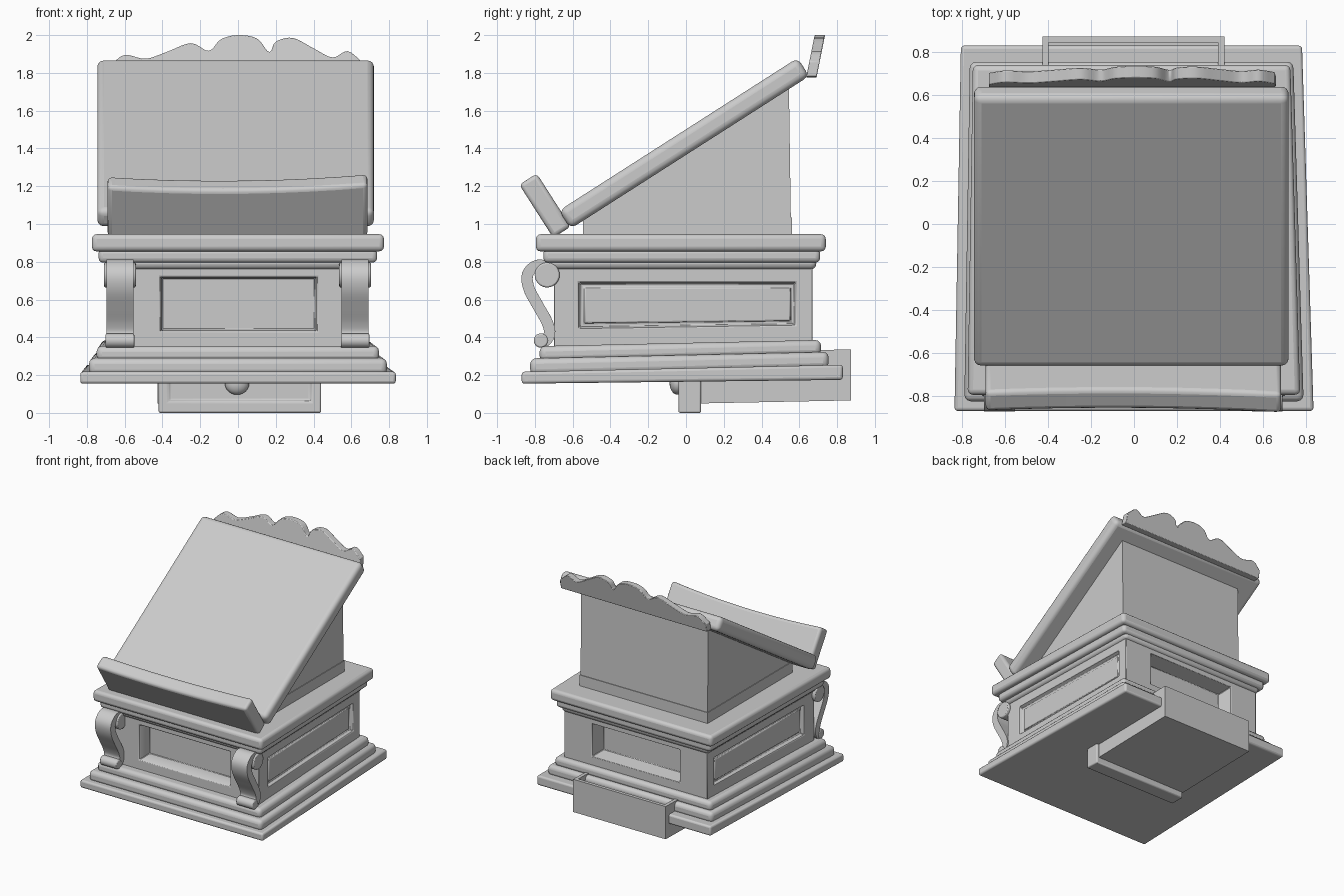
import bpy, bmesh, math
from mathutils import Vector, Matrix

if "Cube" in bpy.data.objects:
    bpy.data.objects.remove(bpy.data.objects["Cube"], do_unlink=True)

GREY = (0.6, 0.6, 0.6, 1.0)
mat = bpy.data.materials.new("warm_grey")
mat.use_nodes = True
mat.diffuse_color = GREY
mat.node_tree.nodes["Principled BSDF"].inputs["Base Color"].default_value = GREY


def finish(name, bm, bevel=0.0, segments=2):
    """Turn a bmesh into a smooth-shaded, softly bevelled object."""
    bmesh.ops.recalc_face_normals(bm, faces=bm.faces)
    mesh = bpy.data.meshes.new(name)
    bm.to_mesh(mesh)
    bm.free()
    mesh.materials.append(mat)
    ob = bpy.data.objects.new(name, mesh)
    bpy.context.collection.objects.link(ob)
    if bevel:
        mod = ob.modifiers.new("Bevel", "BEVEL")
        mod.width, mod.segments = bevel, segments
        mod.limit_method, mod.angle_limit = "ANGLE", math.radians(40)
    bpy.ops.object.select_all(action="DESELECT")
    ob.select_set(True)
    bpy.context.view_layer.objects.active = ob
    bpy.ops.object.shade_smooth_by_angle(angle=math.radians(40))
    return ob


def box_mesh(x, y, z):
    bm = bmesh.new()
    bmesh.ops.create_cube(bm, size=1)
    for v in bm.verts:
        v.co = Vector([r[0] if c < 0 else r[1] for c, r in zip(v.co, (x, y, z))])
    return bm


def warp(bm):
    """Hand-made skew: narrower at the back, plinth rising to the back."""
    for v in bm.verts:
        t = (v.co.y + 0.85) / 1.7
        v.co.x = v.co.x * (1 - 0.05 * t) - 0.012 * t
        low = min(1, max(0, (0.55 - v.co.z) / 0.15))
        v.co.z += t * low * (0.02 if v.co.z < 0.18 else 0.037)


def face_toward(bm, d):
    bm.faces.ensure_lookup_table()
    bm.normal_update()
    return max(bm.faces, key=lambda f: f.normal.dot(d) * 10 + f.calc_center_median().dot(d))


def inset(bm, f, thickness, depth):
    bmesh.ops.inset_individual(bm, faces=[f], thickness=thickness, depth=depth)


def panel(bm, d, span, height, steps):
    """Cut a framed panel into the side facing d."""
    f = face_toward(bm, Vector(d))
    axis = 1 if d[0] else 0
    inset(bm, f, 0.1, 0)
    mid = f.calc_center_median()
    for v in f.verts:
        v.co[axis] = span[0] if v.co[axis] < mid[axis] else span[1]
        v.co.z = height[0] if v.co.z < mid.z else height[1]
    for thickness, depth in steps:
        inset(bm, f, thickness, depth)


def smooth_path(points, n=5):
    """Catmull-Rom samples through 2D points."""
    p = [Vector(q) for q in points]
    p = [2 * p[0] - p[1]] + p + [2 * p[-1] - p[-2]]
    out = []
    for a, b, c, d in zip(p, p[1:], p[2:], p[3:]):
        for i in range(n):
            t = i / n
            out.append(0.5 * (2 * b + (c - a) * t + (2 * a - 5 * b + 4 * c - d) * t * t
                              + (3 * b - a - 3 * c + d) * t ** 3))
    return out + [p[-2]]


def prism(outline, place, lo, hi):
    """Extrude a 2D outline; place maps (u, v, depth) to 3D."""
    bm = bmesh.new()
    rings = [[bm.verts.new(place(u, v, w)) for u, v in outline] for w in (lo, hi)]
    for r in rings:
        bm.faces.new(r)
    n = len(outline)
    for i in range(n):
        j = (i + 1) % n
        bm.faces.new((rings[0][i], rings[0][j], rings[1][j], rings[1][i]))
    return bm


def side_place(u, v, w):
    return (w, u, v)


# Stepped plinth and cornice mouldings: name, half width, y range, z range, bevel
LAYERS = [
    ("plinth_slab", 0.835, (-0.87, 0.83), (0.155, 0.218), 0.015),
    ("plinth_step", 0.79, (-0.825, 0.755), (0.2, 0.288), 0.03),
    ("plinth_moulding", 0.75, (-0.775, 0.715), (0.27, 0.352), 0.03),
    ("cornice_cove", 0.705, (-0.725, 0.69), (0.76, 0.82), 0.03),
    ("cornice_moulding", 0.74, (-0.755, 0.71), (0.795, 0.87), 0.025),
    ("cornice_slab", 0.775, (-0.795, 0.74), (0.855, 0.946), 0.025),
]
for name, half, ys, zs, bev in LAYERS:
    bm = box_mesh((-half, half), ys, zs)
    warp(bm)
    finish(name, bm, bev, 3)

# Cabinet body with an open bay front and back and framed panels on the sides
bm = box_mesh((-0.685, 0.685), (-0.7, 0.67), (0.3, 0.84))
panel(bm, (0, -1, 0), (-0.415, 0.425), (0.425, 0.725), [(0.012, -0.012), (0.006, -0.11)])
panel(bm, (0, 1, 0), (-0.42, 0.42), (0.425, 0.725), [(0.04, -0.12)])
for s in (-1, 1):
    panel(bm, (s, 0, 0), (-0.57, 0.585), (0.44, 0.695),
          [(0.02, -0.03), (0.02, 0), (0.01, 0.012)])
warp(bm)
finish("cabinet_body", bm, 0.004, 1)

# Scroll brackets: S-shaped ribbon with a roll at each end
spine = smooth_path([(-0.73, 0.775), (-0.79, 0.78), (-0.838, 0.735), (-0.832, 0.66), (-0.785, 0.57),
                     (-0.74, 0.49), (-0.722, 0.43), (-0.74, 0.385), (-0.775, 0.375)])
left, right = [], []
for i, p in enumerate(spine):
    d = (spine[min(i + 1, len(spine) - 1)] - spine[max(i - 1, 0)]).normalized()
    off = Vector((-d.y, d.x)) * 0.03
    left.append(p + off)
    right.append(p - off)
ribbon = left + right[::-1]
for side, cx in (("right", -0.625), ("left", 0.62)):
    finish(side + "_scroll", prism(ribbon, side_place, cx - 0.072, cx + 0.072), 0.008)
    for part, y, z, r, half in (("top", -0.735, 0.73, 0.066, 0.084),
                                ("bottom", -0.768, 0.383, 0.038, 0.076)):
        ring = [(y + r * math.cos(k * math.tau / 28), z + r * math.sin(k * math.tau / 28))
                for k in range(28)]
        finish(f"{side}_scroll_{part}_roll", prism(ring, side_place, cx - half, cx + half), 0.008)

# Desk wedge on its low riser
finish("desk_riser", box_mesh((-0.59, 0.58), (-0.545, 0.56), (0.93, 1.035)))
wedge = [(-0.545, 1.03), (0.555, 1.03), (0.545, 1.72), (-0.535, 1.04)]
finish("desk_wedge", prism(wedge, side_place, -0.585, 0.575))

# Sloping book board and the ledge standing square to it
tilt = Matrix.Rotation(math.radians(32.6), 4, "X")
bm = box_mesh((-0.745, 0.72), (-0.75, 0.75), (-0.057, 0.057))
bm.transform(Matrix.Translation((0, -0.01, 1.427)) @ tilt)
finish("book_board", bm, 0.035, 4)

bm = box_mesh((-0.69, 0.685), (-0.055, 0.055), (-0.155, 0.155))
bmesh.ops.subdivide_edges(bm, edges=[e for e in bm.edges if abs((e.verts[0].co - e.verts[1].co).x) > 1],
                          cuts=8, use_grid_fill=True)
for v in bm.verts:
    if v.co.z > 0:
        v.co.z += 0.03 * (v.co.x / 0.69) ** 2 + 0.012 * v.co.x - 0.012
bm.transform(Matrix.Translation((0, -0.74, 1.087)) @ tilt)
finish("book_ledge", bm, 0.022, 3)

# Scalloped crest leaning back above the board
crest = smooth_path([(-0.675, 1.84), (-0.6, 1.895), (-0.49, 1.875), (-0.38, 1.91), (-0.25, 1.957),
                     (-0.155, 1.917), (-0.09, 1.978), (0, 2.0), (0.1, 1.982), (0.165, 1.91),
                     (0.2, 1.965), (0.29, 1.985), (0.4, 1.93), (0.5, 1.882), (0.58, 1.915),
                     (0.655, 1.86)])
crest = [tuple(p) for p in crest] + [(0.66, 1.78), (-0.675, 1.775)]
finish("scalloped_crest",
       prism(crest, lambda u, v, w: (u, w + 0.2 * (v - 1.77), v), 0.635, 0.69), 0.012)

# Drawer slung under the plinth: panelled front, open tray, knob
bm = box_mesh((-0.42, 0.44), (-0.04, 0.08), (0.0, 0.3))
panel(bm, (0, -1, 0), (-0.37, 0.39), (0.06, 0.25), [(0.012, -0.015)])
finish("drawer_front", bm, 0.012)
bm = box_mesh((-0.425, 0.42), (0.07, 0.873), (0.05, 0.32))
top = face_toward(bm, Vector((0, 0, 1)))
inset(bm, top, 0.04, 0)
inset(bm, top, 0, -0.22)
for v in bm.verts:
    v.co.z += 0.02 * (v.co.y - 0.07)
finish("drawer_tray", bm)
bm = bmesh.new()
bmesh.ops.create_uvsphere(bm, u_segments=20, v_segments=12, radius=0.065)
bm.transform(Matrix.Translation((-0.005, -0.045, 0.158)) @ Matrix.Diagonal((1, 0.65, 0.95, 1)))
finish("drawer_knob", bm)
